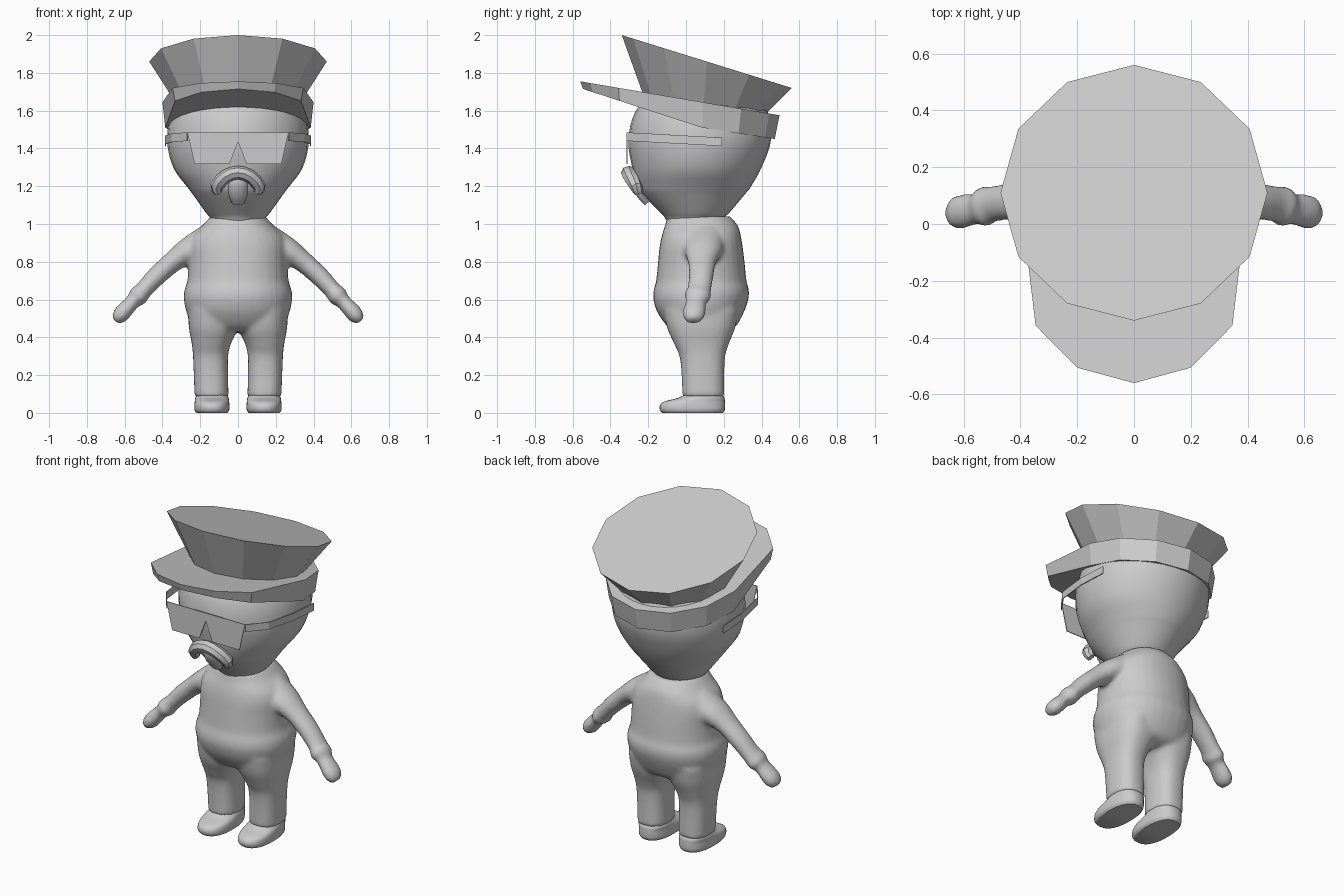
import bpy, bmesh, math
from mathutils import Vector

if "Cube" in bpy.data.objects:
    bpy.data.objects.remove(bpy.data.objects["Cube"])

mat = bpy.data.materials.new("plain grey")
mat.diffuse_color = (0.6, 0.6, 0.6, 1)
mat.use_nodes = True
mat.node_tree.nodes["Principled BSDF"].inputs["Base Color"].default_value = mat.diffuse_color


def make(name, verts, faces, smooth=None):
    bm = bmesh.new()
    vs = [bm.verts.new(v) for v in verts]
    for f in faces:
        bm.faces.new([vs[i] for i in f])
    bmesh.ops.recalc_face_normals(bm, faces=bm.faces[:])
    me = bpy.data.meshes.new(name)
    bm.to_mesh(me)
    bm.free()
    me.materials.append(mat)
    ob = bpy.data.objects.new(name, me)
    bpy.context.collection.objects.link(ob)
    if smooth:
        activate(ob)
        bpy.ops.object.shade_smooth_by_angle(angle=math.radians(smooth))
    return ob


def activate(*obs):
    bpy.ops.object.select_all(action='DESELECT')
    for o in obs:
        o.select_set(True)
    bpy.context.view_layer.objects.active = obs[0]


def loft(name, rings, smooth=None):
    """Skin a list of equal rings and cap both ends."""
    n = len(rings[0])
    faces = [(k * n + i, k * n + (i + 1) % n, (k + 1) * n + (i + 1) % n, (k + 1) * n + i)
             for k in range(len(rings) - 1) for i in range(n)]
    last = (len(rings) - 1) * n
    faces += [tuple(range(n))[::-1], tuple(range(last, last + n))]
    return make(name, [v for r in rings for v in r], faces, smooth)


def spline(rows, steps=4):
    """Catmull-Rom interpolation of parameter rows."""
    out = []
    for i in range(len(rows) - 1):
        quad = rows[max(i - 1, 0)], rows[i], rows[i + 1], rows[min(i + 2, len(rows) - 1)]
        for s in range(steps):
            t = s / steps
            out.append([0.5 * (2 * b + (c - a) * t + (2 * a - 5 * b + 4 * c - d) * t * t
                               + (3 * b - a - 3 * c + d) * t ** 3) for a, b, c, d in zip(*quad)])
    return out + [list(rows[-1])]


def stack(name, rows, n=32, power=2.0, smooth=None, steps=4):
    """Upright loft; each row is z, centre x, half width, front y, back y."""
    rings = []
    for z, cx, rx, f, b in spline(rows, steps):
        ring = []
        for i in range(n):
            a = 2 * math.pi * i / n
            c, s = math.cos(a), math.sin(a)
            ring.append((cx + rx * math.copysign(abs(c) ** (2 / power), c),
                         (f + b) / 2 + (b - f) / 2 * math.copysign(abs(s) ** (2 / power), s), z))
        rings.append(ring)
    return loft(name, rings, smooth)


def tube(name, rows, n=16, smooth=None, steps=3):
    """Tube along a path; each row is x, y, z, radius in plane, radius along y."""
    rows = spline(rows, steps)
    pts = [Vector(r[:3]) for r in rows]
    rings = []
    for i, p in enumerate(pts):
        t = (pts[min(i + 1, len(pts) - 1)] - pts[max(i - 1, 0)]).normalized()
        v = (Vector((0, 1, 0)) - t * t.y).normalized()
        u = t.cross(v)
        rings.append([p + u * rows[i][3] * math.cos(2 * math.pi * k / n)
                      + v * rows[i][4] * math.sin(2 * math.pi * k / n) for k in range(n)])
    return loft(name, rings, smooth)


# Body: torso, legs and arms fused into one smooth skin
parts = [stack("body", [
    (.43, 0, .19, -.05, .20), (.46, 0, .24, -.10, .265), (.53, 0, .272, -.15, .305),
    (.60, 0, .287, -.173, .33), (.65, 0, .284, -.171, .333), (.70, 0, .268, -.158, .32),
    (.80, 0, .262, -.148, .31), (.88, 0, .262, -.14, .30), (.94, 0, .24, -.128, .29),
    (.99, 0, .19, -.112, .275), (1.04, 0, .145, -.10, .235)], power=2.2)]
for s in (-1, 1):
    parts.append(stack("leg", [
        (.085, s * .14, .09, -.018, .202), (.28, s * .145, .092, -.03, .205),
        (.36, s * .142, .102, -.06, .225), (.45, s * .13, .13, -.10, .26),
        (.55, s * .13, .135, -.12, .28)], power=2.5))
    parts.append(tube("arm", [
        (s * .17, .10, .895, .095, .11), (s * .265, .09, .855, .072, .10),
        (s * .345, .085, .80, .056, .075), (s * .43, .08, .725, .052, .066),
        (s * .50, .07, .65, .047, .063), (s * .53, .06, .617, .054, .072),
        (s * .556, .053, .59, .040, .054), (s * .60, .045, .543, .044, .060),
        (s * .628, .04, .51, .042, .056), (s * .648, .04, .485, .022, .035)]))
activate(*parts)
bpy.ops.object.join()
body = bpy.context.object
rm = body.modifiers.new("fuse", 'REMESH')
rm.mode = 'VOXEL'
rm.voxel_size = .013
rm.use_smooth_shade = True
sm = body.modifiers.new("soften", 'SMOOTH')
sm.factor = .5
sm.iterations = 5
for m in ("fuse", "soften"):
    bpy.ops.object.modifier_apply(modifier=m)
if not body.data.materials:
    body.data.materials.append(mat)

# Shoes
for s in (-1, 1):
    stack("shoe", [
        (0, s * .138, .082, -.125, .195), (.015, s * .138, .092, -.138, .205),
        (.04, s * .138, .093, -.138, .207), (.06, s * .138, .091, -.115, .206),
        (.08, s * .138, .088, -.04, .203), (.10, s * .138, .08, -.005, .19)],
        power=2.4, smooth=50, steps=3)

# Head with neck
stack("head", [
    (.98, 0, .125, -.085, .20), (1.03, 0, .145, -.11, .20), (1.06, 0, .17, -.135, .23),
    (1.155, 0, .238, -.23, .31), (1.2, 0, .272, -.258, .345), (1.3, 0, .343, -.285, .40),
    (1.445, 0, .375, -.305, .45), (1.6, 0, .345, -.265, .43), (1.72, 0, .23, -.14, .32),
    (1.77, 0, .08, 0, .17)], smooth=60)

# Moustache: drooping faceted tube, and chin tuft beneath it
tube("moustache", [
    (-.105, -.25, 1.165, .022, .025), (-.112, -.265, 1.20, .036, .034),
    (-.065, -.295, 1.252, .036, .040), (0, -.302, 1.272, .036, .042),
    (.065, -.295, 1.252, .036, .040), (.112, -.265, 1.20, .036, .034),
    (.105, -.25, 1.165, .022, .025)], n=8, smooth=35, steps=2)
tube("chin_tuft", [
    (0, -.20, 1.115, .035, .025), (0, -.235, 1.16, .05, .03),
    (0, -.265, 1.22, .048, .028), (0, -.275, 1.25, .02, .015)], n=10, smooth=40, steps=2)

# Cap crown: flared twelve-sided cone with a tilted flat top
ANG = [2 * math.pi * i / 12 for i in range(12)]


def band_z(y):
    return 1.755 - (y + .56) * .17


low, high = [], []
for a in ANG:
    y = .095 + .323 * math.sin(a)
    low.append((.325 * math.cos(a), y, band_z(y) - .01))
    y = .11 + .45 * math.sin(a)
    high.append((.47 * math.cos(a), y, 2.0 - (y + .34) * .311))
loft("cap_crown", [low, high])

# Cap band: twelve-sided ring whose front half is pulled out into a peak
top, bottom = [], []
for a in ANG:
    peak = -.245 if math.sin(a) < -.1 else 0
    y = .09 + .405 * math.sin(a) + peak
    top.append((.40 * math.cos(a), y, band_z(y)))
    y = .085 + .385 * math.sin(a) + peak
    z = 1.51 - (y - .085) * (.325 if peak else .155)
    bottom.append((.385 * math.cos(a), y, z))
sides = [(i, (i + 1) % 12, 12 + (i + 1) % 12, 12 + i) for i in range(12)]
make("cap_band_and_peak", bottom + top,
     sides + [tuple(range(7)), (6, 7, 8, 9, 10, 11, 0), tuple(range(12, 24))])


# Glasses: one flat notched lens plate and two wrapped temple strips
def plate(name, verts, faces):
    ob = make(name, verts, faces)
    md = ob.modifiers.new("thickness", 'SOLIDIFY')
    md.thickness = .005
    md.offset = 0
    activate(ob)
    bpy.ops.object.modifier_apply(modifier=md.name)


half = [(0, 1.485), (.268, 1.485), (.23, 1.318), (.045, 1.318), (0, 1.435)]
plate("glasses_lens", [(s * x, -.313, z) for s in (1, -1) for x, z in half],
      [(0, 1, 2, 3, 4), (5, 6, 7, 8, 9)])
path = [(.268, -.313), (.35, -.2), (.383, 0), (.385, .19)]
for s in (-1, 1):
    plate("glasses_temple",
          [(s * x, y, 1.485 - (y + .313) * .055 - d) for d in (0, .045) for x, y in path],
          [(i, i + 1, i + 5, i + 4) for i in range(3)])
